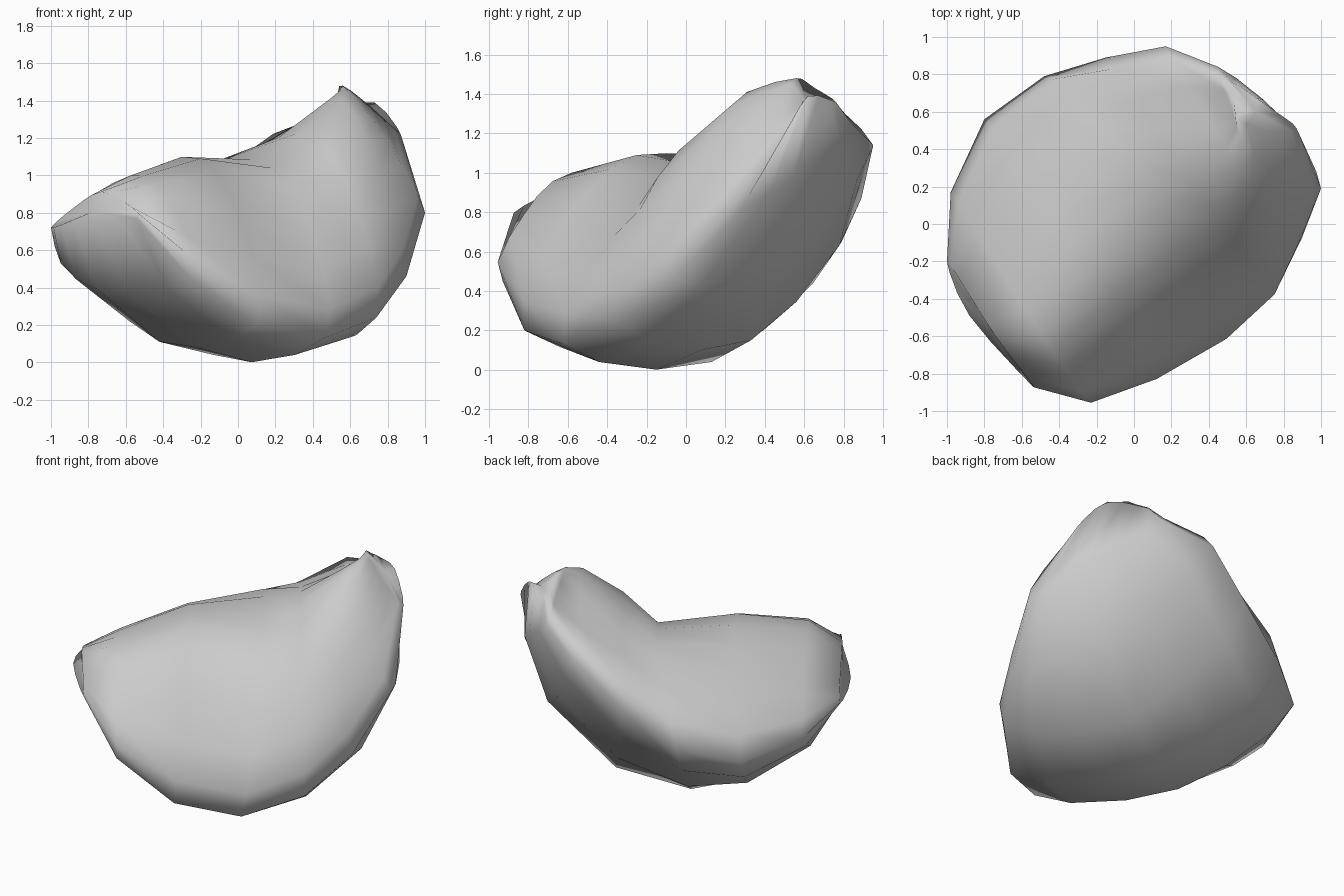
import bpy
import bmesh
from mathutils import Vector

cube = bpy.data.objects.get("Cube")
if cube:
    bpy.data.objects.remove(cube)

# Guide lines of the wedge, each running from the low tip to the high tip
front_rim = [(-.54, -.87, .77), (-.25, -.93, .45), (.1, -.82, .2), (.46, -.62, .13),
             (.74, -.35, .24), (.9, -.07, .46), (1, .19, .8), (.87, .51, 1.22)]
keel = [(-.88, -.49, .75), (-.75, -.28, .39), (-.42, -.08, .11), (-.13, .13, .04),
        (.29, .33, .15), (.67, .51, .56), (.82, .54, .97), (.73, .62, 1.39)]
back_rim = [(-1, -.2, .72), (-.98, .17, .62), (-.8, .56, .56), (-.48, .79, .65),
            (-.15, .89, .87), (.17, .95, 1.14), (.45, .84, 1.25), (.52, .76, 1.36)]
crest = [(-.74, -.6, .91), (-.5, -.58, 1.0), (-.2, -.25, 1.09), (.18, .04, 1.04),
         (.41, .08, 1.2), (.55, .31, 1.41), (.58, .45, 1.46), (.56, .56, 1.48)]

# How far each flat face puffs outward along the body
front_puff = [.06, .11, .15, .15, .15, .13, .1, .04]
back_puff = [.03, .1, .17, .24, .12, .0, .0, .01]
SAMPLES = 3


def face_middle(top, rim, centre, puff):
    """Point part way down a flat face, puffed outward."""
    middle = top.lerp(rim, .45)
    return middle + (middle - centre).normalized() * puff


def spline(a, b, c, d, t):
    """Smooth curve from b to c, steered by its neighbours."""
    return (b * 2 + (c - a) * t + (a * 2 - b * 5 + c * 4 - d) * t ** 2
            + (b * 3 - a - c * 3 + d) * t ** 3) / 2


def cross_section(points, puff_front, puff_back):
    """Closed rounded triangular section through the four guides."""
    top, front, low, back = (Vector(p) for p in points)
    centre = (top + front + low + back) / 4
    controls = [top, face_middle(top, front, centre, puff_front), front, low,
                back, face_middle(top, back, centre, puff_back)]
    count = len(controls)
    ring = []
    for i in range(count):
        a, b, c, d = (controls[(i + k) % count] for k in (-1, 0, 1, 2))
        for s in range(SAMPLES):
            point = spline(a, b, c, d, s / SAMPLES)
            point.z = max(point.z, 0)
            ring.append(point)
    return ring


# Loft the sections into one closed body
bm = bmesh.new()
sections = zip(zip(crest, front_rim, keel, back_rim), front_puff, back_puff)
rings = [[bm.verts.new(p) for p in cross_section(*section)] for section in sections]
size = len(rings[0])
for lower, upper in zip(rings, rings[1:]):
    for j in range(size):
        k = (j + 1) % size
        bm.faces.new((lower[j], lower[k], upper[k], upper[j]))

# Close both tips with fans
for ring in (rings[0], rings[-1]):
    tip = bm.verts.new(sum((v.co for v in ring), Vector()) / size)
    for j in range(size):
        bm.faces.new((ring[j], ring[(j + 1) % size], tip))

bmesh.ops.recalc_face_normals(bm, faces=bm.faces)
for face in bm.faces:
    face.smooth = True
mesh = bpy.data.meshes.new("wedge_body")
bm.to_mesh(mesh)
bm.free()
body = bpy.data.objects.new("wedge_body", mesh)
bpy.context.collection.objects.link(body)

# Plain grey surface
grey = bpy.data.materials.new("light_grey")
grey.use_nodes = True
colour = (.6, .6, .6, 1)
grey.diffuse_color = colour
grey.node_tree.nodes["Principled BSDF"].inputs["Base Color"].default_value = colour
mesh.materials.append(grey)
